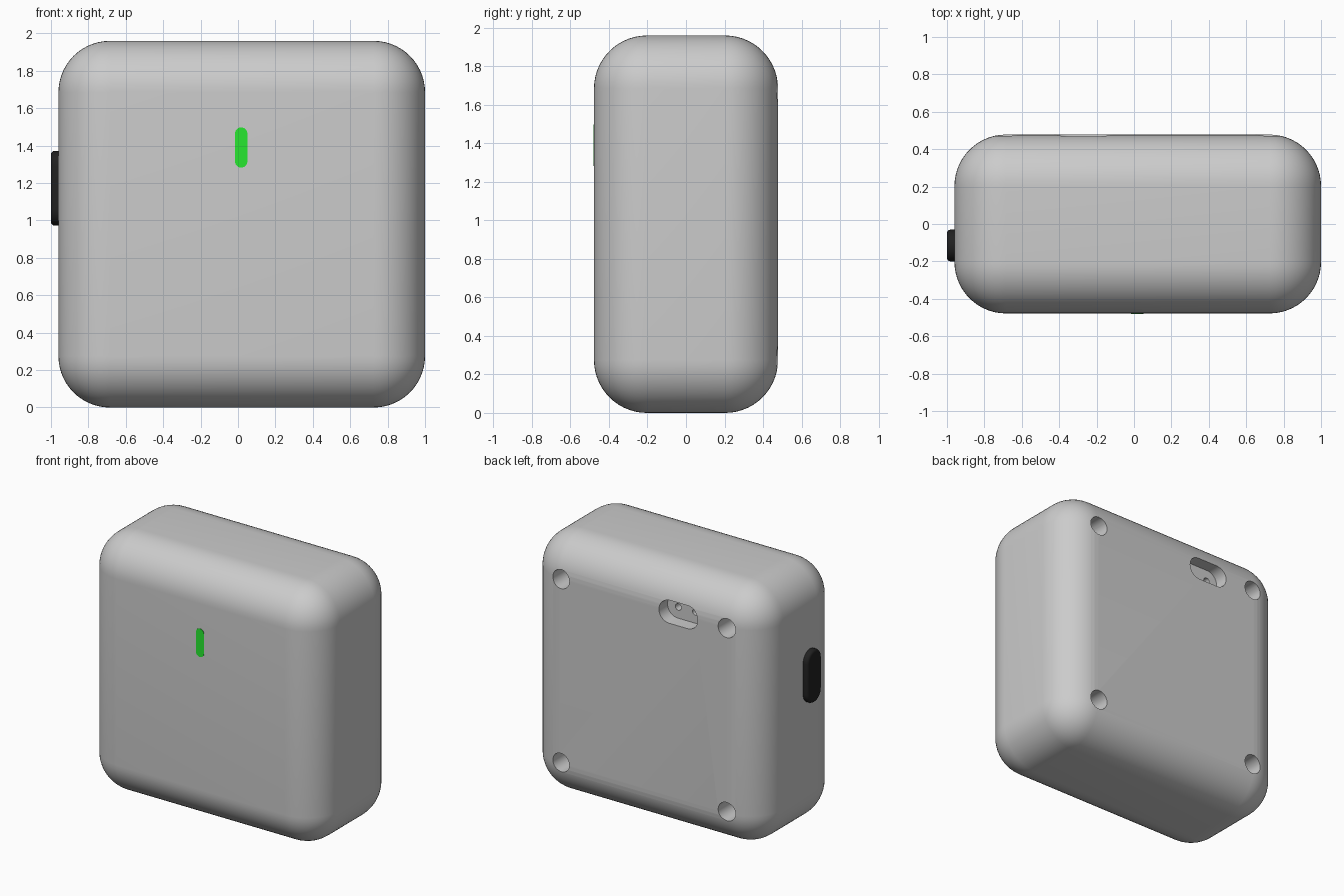
import bpy, bmesh, math
from mathutils import Vector

if "Cube" in bpy.data.objects:
    bpy.data.objects.remove(bpy.data.objects["Cube"])

CX, CZ = 0.02, 0.98          # body centre in the front view
W, D, H, R = 1.96, 0.956, 1.96, 0.275


def add_mesh(name, bm, color=None):
    me = bpy.data.meshes.new(name)
    bmesh.ops.recalc_face_normals(bm, faces=bm.faces)
    bm.to_mesh(me)
    bm.free()
    ob = bpy.data.objects.new(name, me)
    bpy.context.collection.objects.link(ob)
    if color:
        mat = bpy.data.materials.new(name + "_color")
        mat.diffuse_color = (*color, 1)
        mat.use_nodes = True
        mat.node_tree.nodes["Principled BSDF"].inputs["Base Color"].default_value = mat.diffuse_color
        me.materials.append(mat)
    return ob


def smooth(ob):
    bpy.ops.object.select_all(action='DESELECT')
    ob.select_set(True)
    bpy.context.view_layer.objects.active = ob
    bpy.ops.object.shade_smooth_by_angle(angle=math.radians(30))


def capsule(name, center, u, v, length, width, offset, depth, color=None, bevel=0, n=16):
    """Capsule outline in the u/v plane, extruded along offset by depth."""
    bm = bmesh.new()
    c, u, v = Vector(center), Vector(u), Vector(v)
    r, half = width / 2, (length - width) / 2
    pts = []
    for side in (0, 1):
        for i in range(n + (half > 0)):
            a = -math.pi / 2 + math.pi * (side + i / n)
            shift = half if side == 0 else -half
            pts.append(c + u * (shift + r * math.cos(a)) + v * (r * math.sin(a)))
    base = bm.faces.new([bm.verts.new(p) for p in pts])
    ext = bmesh.ops.extrude_face_region(bm, geom=[base])['geom']
    moved = [g for g in ext if isinstance(g, bmesh.types.BMVert)]
    bmesh.ops.translate(bm, verts=moved, vec=Vector(offset) * depth)
    if bevel:
        cap = set(moved)
        edges = [e for e in bm.edges if e.verts[0] in cap and e.verts[1] in cap]
        bmesh.ops.bevel(bm, geom=edges, offset=bevel, segments=4,
                        profile=0.5, affect='EDGES', clamp_overlap=True)
    return add_mesh(name, bm, color)


def cut(ob, cutter):
    cutter.hide_render = True
    mod = ob.modifiers.new("cut", 'BOOLEAN')
    mod.object, mod.operation, mod.solver = cutter, 'DIFFERENCE', 'EXACT'
    bpy.ops.object.select_all(action='DESELECT')
    bpy.context.view_layer.objects.active = ob
    ob.select_set(True)
    bpy.ops.object.modifier_apply(modifier=mod.name)
    bpy.data.objects.remove(cutter)


# Rounded case body
bm = bmesh.new()
bmesh.ops.create_cube(bm, size=1)
bmesh.ops.scale(bm, vec=(W, D, H), verts=bm.verts)
bmesh.ops.translate(bm, vec=(CX, 0, CZ), verts=bm.verts)
bmesh.ops.bevel(bm, geom=bm.edges[:], offset=R, segments=14, profile=0.5, affect='EDGES')
case = add_mesh("case_body", bm)

X, Z, BACK = (1, 0, 0), (0, 0, 1), (0, -1, 0)

# Four screw holes in the back
for sx in (-1, 1):
    for sz in (-1, 1):
        cut(case, capsule("screw_cutter", (CX + sx * 0.695, 0.6, CZ + sz * 0.695),
                          X, Z, 0.142, 0.142, BACK, 0.5))

# Port recess in the back with two pin holes in its floor
PX, PZ = -0.27, 1.67
cut(case, capsule("port_cutter", (PX, 0.6, PZ), X, Z, 0.325, 0.17, BACK, 0.225))
for s in (-1, 1):
    cut(case, capsule("pin_cutter", (PX + s * 0.072, 0.45, PZ), X, Z, 0.05, 0.05, BACK, 0.13, n=8))
smooth(case)

# Green indicator light on the front
smooth(capsule("indicator_light", (0.017, -0.44, 1.39), Z, X, 0.215, 0.066,
               (0, -1, 0), 0.041, (0.02, 0.8, 0.03)))

# Black push button on the left side
smooth(capsule("side_button", (-0.90, -0.115, 1.172), Z, (0, 1, 0), 0.4, 0.17,
               (-1, 0, 0), 0.1, (0.015, 0.015, 0.015), bevel=0.02))
